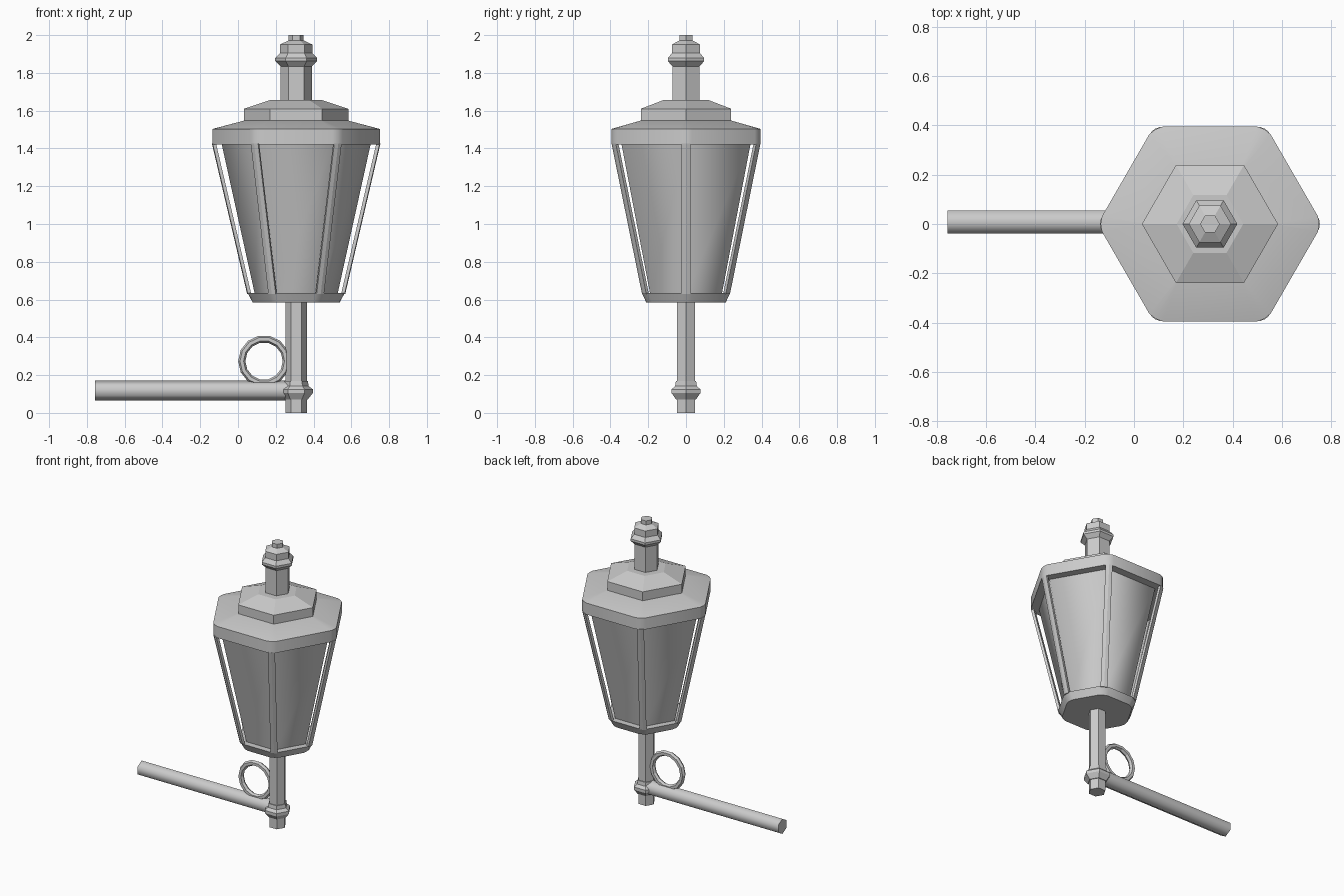
import bpy, bmesh
from math import cos, sin, pi, radians
from mathutils import Vector

if "Cube" in bpy.data.objects:
    bpy.data.objects.remove(bpy.data.objects["Cube"])

CX = 0.308          # lantern axis


def hexagon(r, z):
    return [Vector((CX + r * cos(k * pi / 3), r * sin(k * pi / 3), z)) for k in range(6)]


def corner(k, r, z, d):
    """Three points rounding off corner k of a hexagon."""
    h = hexagon(r, z)
    c = h[k]
    a = c + (h[k - 1] - c).normalized() * d
    b = c + (h[(k + 1) % 6] - c).normalized() * d
    return [a, (a + b) * 0.35 + c * 0.3, b]


def round_hexagon(r, z, d=0.036):
    return [p for k in range(6) for p in corner(k, r, z, d)]


def loft(name, rings, smooth=None):
    """Skin a stack of equal loops and cap both ends."""
    bm = bmesh.new()
    loops = [[bm.verts.new(p) for p in ring] for ring in rings]
    n = len(loops[0])
    for lo, hi in zip(loops, loops[1:]):
        for i in range(n):
            j = (i + 1) % n
            bm.faces.new((lo[i], lo[j], hi[j], hi[i]))
    bm.faces.new(loops[0][::-1])
    bm.faces.new(loops[-1])
    bmesh.ops.recalc_face_normals(bm, faces=bm.faces)
    me = bpy.data.meshes.new(name)
    bm.to_mesh(me)
    bm.free()
    ob = bpy.data.objects.new(name, me)
    bpy.context.collection.objects.link(ob)
    if smooth:
        smooth_by_angle(ob, smooth)
    return ob


def smooth_by_angle(ob, deg):
    bpy.ops.object.select_all(action='DESELECT')
    ob.select_set(True)
    bpy.context.view_layer.objects.active = ob
    bpy.ops.object.shade_smooth_by_angle(angle=radians(deg))


def hex_stack(name, profile):
    return loft(name, [hexagon(r, z) for r, z in profile])


# Post with collar
hex_stack("post", [(0.056, 0), (0.056, 0.6)])
hex_stack("post_collar", [(0.062, 0.072), (0.088, 0.105), (0.088, 0.125),
                          (0.066, 0.142), (0.062, 0.168)])

# Lantern frame: base ring and six corner bars
loft("frame_base", [round_hexagon(0.243, 0.585), round_hexagon(0.27, 0.635)], 35)
for k in range(6):
    rings = []
    for r, z in ((0.269, 0.63), (0.455, 1.425)):
        outer = corner(k, r, z, 0.026)
        inner = corner(k, r - 0.02, z, 0.022)
        rings.append(outer + inner[::-1])
    loft(f"corner_bar_{k + 1}", rings)

# Glass
loft("glass", [hexagon(0.217, 0.62), hexagon(0.398, 1.44)], 65)

# Hood and stepped cap
loft("hood", [round_hexagon(0.456, 1.422), round_hexagon(0.456, 1.503),
              round_hexagon(0.275, 1.548, 0.005)], 35)
hex_stack("hood_cap", [(0.276, 1.53), (0.276, 1.61), (0.135, 1.657)])

# Chimney and finial
hex_stack("chimney", [(0.083, 1.64), (0.083, 1.85)])
hex_stack("finial", [(0.083, 1.835), (0.111, 1.862), (0.111, 1.878), (0.086, 1.905),
                     (0.086, 1.95), (0.04, 1.972), (0.04, 2.0)])

# Wall arm
arm = [[Vector((x, 0.008 + 0.053 * sin(a * pi / 3), 0.118 + 0.053 * cos(a * pi / 3)))
        for a in range(6)] for x in (-0.757, 0.29)]
loft("wall_arm", arm, 65)

# Ring brace
bpy.ops.mesh.primitive_torus_add(major_segments=14, minor_segments=6,
                                 major_radius=0.118, minor_radius=0.019,
                                 location=(0.138, 0.006, 0.274), rotation=(pi / 2, 0, 0))
bpy.context.object.name = "ring_brace"
